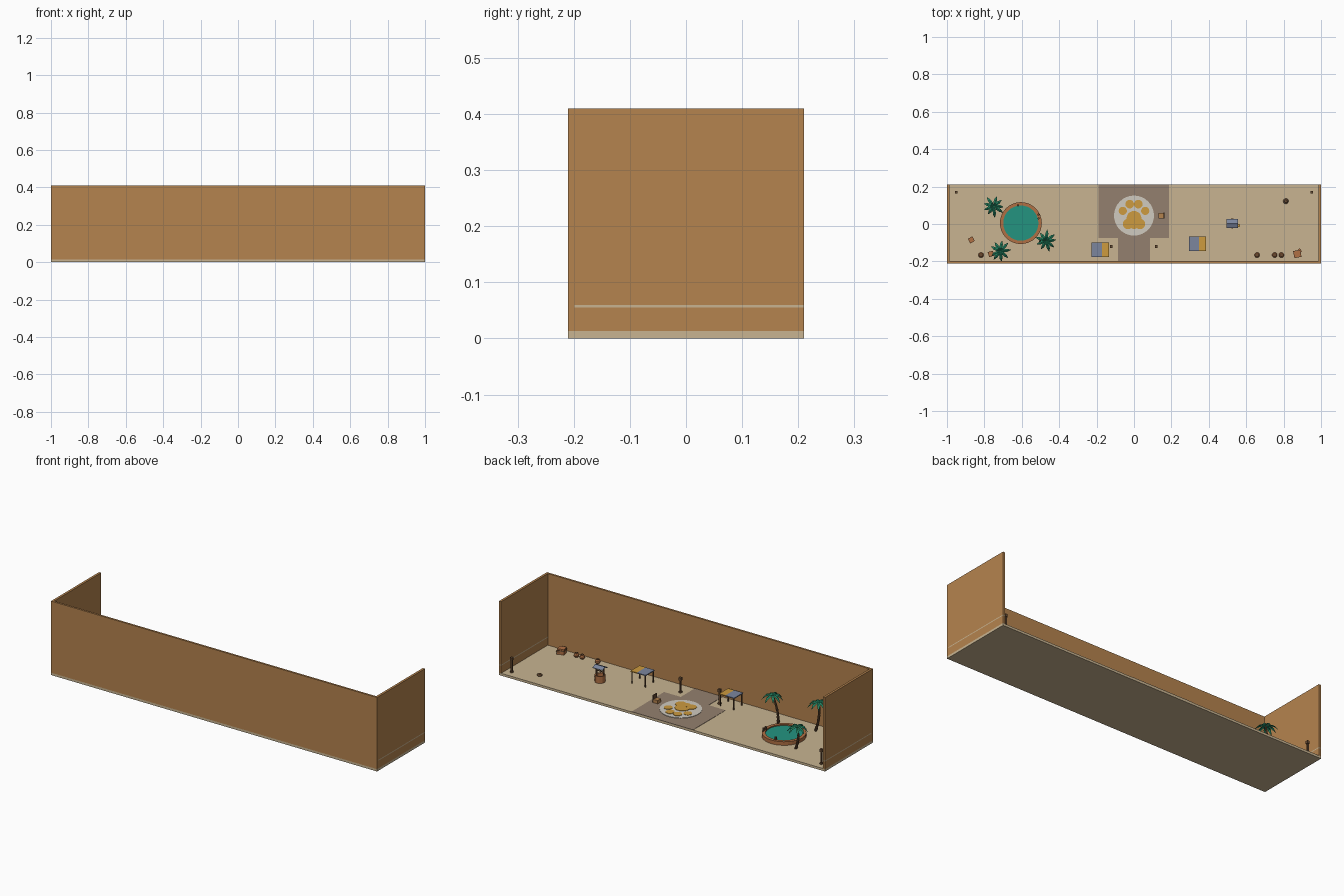
import bpy, bmesh, math, random
from mathutils import Vector, Matrix

if "Cube" in bpy.data.objects:
    bpy.data.objects.remove(bpy.data.objects["Cube"])

random.seed(4)
FLOOR = 0.013


def mat(name, r, g, b):
    lin = [(c / 255 / 12.92 if c < 11 else ((c / 255 + 0.055) / 1.055) ** 2.4) for c in (r, g, b)]
    m = bpy.data.materials.new(name)
    m.diffuse_color = (*lin, 1)
    m.use_nodes = True
    m.node_tree.nodes["Principled BSDF"].inputs["Base Color"].default_value = m.diffuse_color
    return m


SAND = mat("sand", 200, 180, 145)
WALL = mat("tan_brown", 181, 131, 78)
TAUPE = mat("taupe_paving", 148, 128, 110)
PALE = mat("pale_stone", 208, 203, 192)
GOLD = mat("gold", 205, 155, 62)
TEAL = mat("pool_water", 36, 148, 128)
GREEN = mat("palm_green", 36, 132, 98)
WOOD = mat("dark_wood", 104, 76, 52)
BLUE = mat("grey_blue", 124, 134, 158)
CLAY = mat("clay", 176, 112, 68)


def finish(name, bm, *mats, smooth=False):
    me = bpy.data.meshes.new(name)
    bmesh.ops.recalc_face_normals(bm, faces=bm.faces)
    for f in bm.faces:
        f.smooth = smooth
    bm.to_mesh(me)
    bm.free()
    for m in mats:
        me.materials.append(m)
    ob = bpy.data.objects.new(name, me)
    bpy.context.collection.objects.link(ob)
    return ob


def box(name, m, x, y, z, rot=(0, 0, 0)):
    """Box from (min, max) ranges, turned about its own centre."""
    bm = bmesh.new()
    bmesh.ops.create_cube(bm, size=1)
    bmesh.ops.scale(bm, vec=(x[1] - x[0], y[1] - y[0], z[1] - z[0]), verts=bm.verts)
    ob = finish(name, bm, m)
    ob.location = ((x[0] + x[1]) / 2, (y[0] + y[1]) / 2, (z[0] + z[1]) / 2)
    ob.rotation_euler = rot
    return ob


def block(name, m, x, y, z, w, d, h, turn=0):
    return box(name, m, (x - w / 2, x + w / 2), (y - d / 2, y + d / 2), (z, z + h), (0, 0, turn))


def lathe(name, m, x, y, z, profile, sides=16, close=False):
    """Spin (radius, height) points around a vertical axis."""
    bm = bmesh.new()
    rings = []
    for r, h in profile:
        rings.append([bm.verts.new((r * math.cos(2 * math.pi * i / sides),
                                    r * math.sin(2 * math.pi * i / sides), h)) for i in range(sides)])
    pairs = list(zip(rings, rings[1:])) + ([(rings[-1], rings[0])] if close else [])
    for a, b in pairs:
        for i in range(sides):
            j = (i + 1) % sides
            bm.faces.new((a[i], a[j], b[j], b[i]))
    if not close:
        bm.faces.new(rings[0])
        bm.faces.new(rings[-1])
    ob = finish(name, bm, m)
    ob.location = (x, y, z)
    return ob


def disc(name, m, x, y, z, r, h, sides=32):
    return lathe(name, m, x, y, z, [(r, 0), (r, h)], sides)


# Ground and walls
box("ground_slab", SAND, (-1, 1), (-0.21, 0.21), (0, FLOOR))
box("front_wall", WALL, (-1, 1), (-0.21, -0.199), (FLOOR, 0.41))
for side, s in (("left", -1), ("right", 1)):
    xs = sorted((s * 0.987, s))
    box(side + "_lower_wall", WALL, xs, (-0.199, 0.21), (FLOOR, 0.055))
    box(side + "_wall_band", SAND, xs, (-0.199, 0.21), (0.055, 0.06))
    box(side + "_upper_wall", WALL, xs, (-0.199, 0.21), (0.06, 0.41))

# Paved plaza and path with the round paw mosaic
box("plaza", TAUPE, (-0.19, 0.187), (-0.075, 0.21), (FLOOR, 0.0145))
box("path", TAUPE, (-0.085, 0.085), (-0.199, -0.075), (FLOOR, 0.0145))
disc("mosaic_disc", PALE, 0, 0.045, FLOOR, 0.107, 0.004)
for i, (x, y, r) in enumerate([(-0.06, 0.07, 0.022), (-0.023, 0.106, 0.023), (0.023, 0.106, 0.023),
                               (0.06, 0.07, 0.022), (0, 0.03, 0.04), (-0.032, 0.0, 0.028),
                               (0.032, 0.0, 0.028), (0, -0.005, 0.022)]):
    disc("mosaic_pad", GOLD, x, y, FLOOR, r, 0.006 + i * 0.0001, 20)

# Pool with a raised rim and small rim posts
lathe("pool_rim", CLAY, -0.605, 0.005, FLOOR,
      [(0.112, 0), (0.112, 0.02), (0.094, 0.02), (0.094, 0)], 32, True)
disc("pool_water", TEAL, -0.605, 0.005, FLOOR, 0.095, 0.014)
for x, y in ((-0.51, 0.03), (-0.51, 0.05), (-0.62, 0.1)):
    disc("pool_post", WOOD, x, y, FLOOR, 0.006, 0.036, 8)


# Palm trees: leaning segmented trunk and a star of drooping fronds
def palm(x, y, top, lean):
    bm = bmesh.new()
    crown = Vector((x, y, top))
    base = Vector((x + lean[0], y + lean[1], FLOOR))
    n = 7
    for i in range(n):
        a, b = [base.lerp(crown, t / n) for t in (i, i + 1)]
        bend = [0.01 * math.sin(math.pi * t / n) for t in (i, i + 1)]
        a.x -= bend[0]
        b.x -= bend[1]
        d = b - a
        r = 0.0085 - 0.0005 * i
        bmesh.ops.create_cone(bm, cap_ends=True, segments=8, radius1=r * 0.75, radius2=r, depth=d.length,
                              matrix=Matrix.Translation((a + b) / 2) @ d.to_track_quat('Z', 'Y').to_matrix().to_4x4())
    finish("palm_trunk", bm, WOOD)
    bm = bmesh.new()
    for k in range(9):
        ang = 2 * math.pi * k / 9 + random.uniform(-0.15, 0.15)
        size = random.uniform(0.9, 1.1)
        out = Vector((math.cos(ang), math.sin(ang), 0))
        side = Vector((-out.y, out.x, 0))
        rows = []
        for r, w, h in ((0, 0.002, 0), (0.018, 0.008, 0.009), (0.038, 0.008, 0.002), (0.056, 0.001, -0.02)):
            mid = crown + out * r * size + Vector((0, 0, h))
            drop = Vector((0, 0, -w * 0.4))
            rows.append([bm.verts.new(p) for p in (mid - side * w + drop, mid, mid + side * w + drop)])
        for a, b in zip(rows, rows[1:]):
            for j in (0, 1):
                bm.faces.new((a[j], a[j + 1], b[j + 1], b[j]))
    ob = finish("palm_fronds", bm, GREEN)
    ob.modifiers.new("thickness", 'SOLIDIFY').thickness = 0.001


palm(-0.75, 0.095, 0.135, (0.01, 0.0))
palm(-0.47, -0.09, 0.165, (-0.03, -0.005))
palm(-0.715, -0.145, 0.17, (0.015, 0.01))


# Market stalls: two-coloured canopy on four thin legs
def stall(x, y):
    box("stall_canopy_blue", BLUE, (x - 0.046, x + 0.008), (y - 0.039, y + 0.039), (0.077, 0.082))
    box("stall_canopy_gold", GOLD, (x + 0.008, x + 0.046), (y - 0.039, y + 0.039), (0.077, 0.082))
    for sx in (-1, 1):
        for sy in (-1, 1):
            block("stall_leg", WOOD, x + sx * 0.041, y + sy * 0.034, FLOOR, 0.005, 0.005, 0.065)


stall(-0.18, -0.138)
stall(0.34, -0.105)

# Well with roof and bucket
lathe("well_ring", CLAY, 0.525, 0.003, FLOOR,
      [(0.027, 0), (0.027, 0.038), (0.02, 0.038), (0.02, 0.01)], 12, True)
disc("well_water", TEAL, 0.525, 0.003, FLOOR, 0.021, 0.02, 12)
for s in (-1, 1):
    block("well_post", WOOD, 0.525 + s * 0.022, 0.003, FLOOR, 0.006, 0.006, 0.08)
    y0 = 0.003 + s * 0.011
    box("well_roof", BLUE, (0.495, 0.555), (y0 - 0.013, y0 + 0.013), (0.092, 0.096), (-s * 0.4, 0, 0))
box("well_axle", WOOD, (0.503, 0.547), (0.001, 0.005), (0.068, 0.072))
lathe("bucket", GOLD, 0.558, -0.008, FLOOR, [(0.006, 0), (0.009, 0.016)], 10)

# Lamp posts
for x, y in ((-0.95, 0.17), (0.95, 0.17), (-0.122, -0.12), (0.118, -0.12)):
    block("lamp_base", WOOD, x, y, FLOOR, 0.014, 0.014, 0.008)
    block("lamp_post", WOOD, x, y, FLOOR, 0.008, 0.008, 0.07)
    block("lamp_head", WOOD, x, y, FLOOR + 0.068, 0.014, 0.014, 0.016)

# Wooden chair beside the mosaic
block("chair_seat", WALL, 0.147, 0.045, FLOOR, 0.03, 0.03, 0.02)
block("chair_back", WOOD, 0.16, 0.045, FLOOR, 0.006, 0.032, 0.042)

# Crates, each with a darker lid strip
for x, y, w, turn in ((-0.87, -0.085, 0.026, 0.5), (-0.765, -0.16, 0.026, 0.3),
                      (0.873, -0.16, 0.036, 0.2), (0.884, -0.145, 0.02, 0.7)):
    block("crate", CLAY, x, y, FLOOR, w, w, w * 0.85, turn)
    block("crate_strip", WOOD, x, y, FLOOR + w * 0.5, w * 1.06, w * 1.06, w * 0.15, turn)

# Clay pots along the front wall
for x in (-0.818, 0.658, 0.752, 0.788):
    lathe("pot", CLAY, x, -0.166, FLOOR,
          [(0.008, 0), (0.014, 0.008), (0.013, 0.016), (0.007, 0.021), (0.009, 0.024)], 12)
    disc("pot_mouth", WOOD, x, -0.166, FLOOR + 0.024, 0.007, 0.001, 12)

# Flat stone
lathe("stone", WOOD, 0.812, 0.122, FLOOR, [(0.012, 0), (0.015, 0.005), (0.008, 0.011)], 8)
